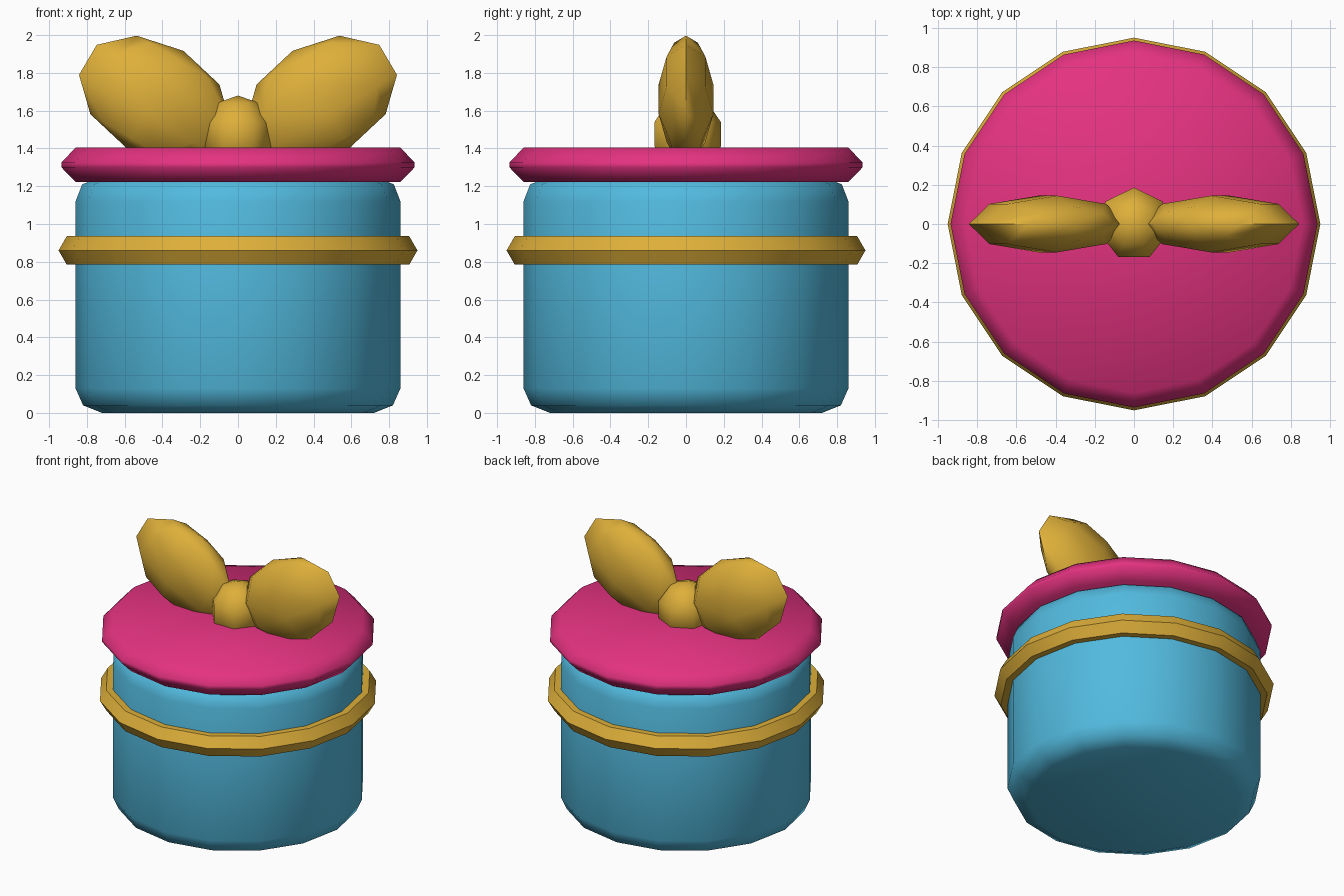
import bpy, bmesh, math
from mathutils import Matrix

if "Cube" in bpy.data.objects:
    bpy.data.objects.remove(bpy.data.objects["Cube"])


def material(name, rgb):
    m = bpy.data.materials.new(name)
    m.diffuse_color = (*rgb, 1)
    m.use_nodes = True
    m.node_tree.nodes["Principled BSDF"].inputs["Base Color"].default_value = m.diffuse_color
    return m


blue = material("sky blue", (0.084, 0.49, 0.73))
pink = material("hot pink", (0.775, 0.032, 0.216))
gold = material("gold", (0.73, 0.43, 0.042))


def finish(bm, name, mat, angle):
    bmesh.ops.recalc_face_normals(bm, faces=bm.faces[:])
    me = bpy.data.meshes.new(name)
    bm.to_mesh(me)
    bm.free()
    me.materials.append(mat)
    ob = bpy.data.objects.new(name, me)
    bpy.context.collection.objects.link(ob)
    bpy.ops.object.select_all(action='DESELECT')
    ob.select_set(True)
    bpy.context.view_layer.objects.active = ob
    bpy.ops.object.shade_smooth_by_angle(angle=math.radians(angle))
    return ob


def lathe(name, profile, mat, angle, closed=False, sides=16):
    """Revolve (radius, z) points; closed loops the profile, otherwise cap the ends."""
    bm = bmesh.new()
    rings = []
    for r, z in profile:
        rings.append([bm.verts.new((r * math.cos(2 * math.pi * i / sides),
                                    r * math.sin(2 * math.pi * i / sides), z))
                      for i in range(sides)])
    pairs = list(zip(rings, rings[1:]))
    if closed:
        pairs.append((rings[-1], rings[0]))
    else:
        bm.faces.new(rings[0])
        bm.faces.new(rings[-1])
    for a, b in pairs:
        for i in range(sides):
            j = (i + 1) % sides
            bm.faces.new((a[i], a[j], b[j], b[i]))
    return finish(bm, name, mat, angle)


def ellipsoid(name, centre, radii, tilt, segments, mat):
    bm = bmesh.new()
    mx = (Matrix.Translation(centre) @ Matrix.Rotation(math.radians(tilt), 4, 'Y')
          @ Matrix.Diagonal((*radii, 1)))
    bmesh.ops.create_uvsphere(bm, u_segments=segments, v_segments=5, radius=1, matrix=mx)
    return finish(bm, name, mat, 45)


# Rounded box body
lathe("box_body", [(0.72, 0), (0.82, 0.04), (0.86, 0.13), (0.86, 1.12),
                   (0.825, 1.21), (0.72, 1.25)], blue, 60)

# Lid with chamfered rim
lathe("lid", [(0.86, 1.222), (0.935, 1.30), (0.935, 1.325), (0.86, 1.405)], pink, 60)

# Six-sided ribbon band around the body
band = [(0.863 + 0.087 * math.cos(math.radians(a)), 0.86 + 0.087 * math.sin(math.radians(a)))
        for a in range(0, 360, 60)]
lathe("ribbon_band", band, gold, 30, closed=True)

# Bow: two tilted loops and a central knot
for side, label in ((1, "right"), (-1, "left")):
    ellipsoid("bow_loop_" + label, (0.44 * side, 0, 1.66), (0.433, 0.152, 0.298),
              -30.5 * side, 8, gold)
ellipsoid("bow_knot", (0, 0, 1.475), (0.195, 0.195, 0.205), 0, 7, gold)
